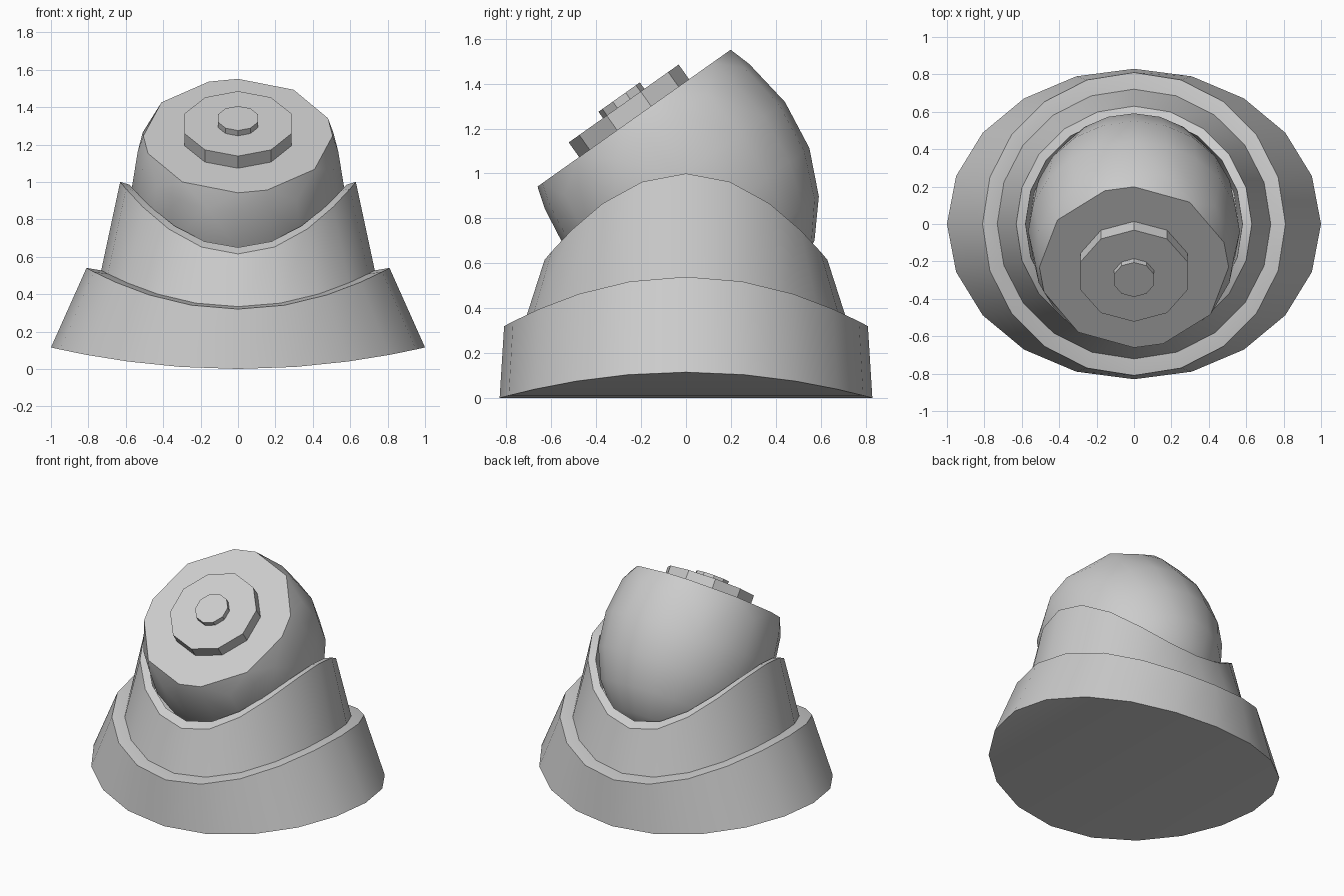
import bpy, bmesh
from math import sin, cos, pi, radians
from mathutils import Vector

if "Cube" in bpy.data.objects:
    bpy.data.objects.remove(bpy.data.objects["Cube"])

SIDES = 20
N = Vector((0, -0.578, 0.816))    # head axis, tilted forward
T = Vector((0, 0.816, 0.578))     # "up" along the sloping face
C = Vector((0, 0, 0.92))          # head centre


def finish(bm, name):
    bmesh.ops.recalc_face_normals(bm, faces=bm.faces[:])
    me = bpy.data.meshes.new(name)
    bm.to_mesh(me)
    bm.free()
    ob = bpy.data.objects.new(name, me)
    bpy.context.collection.objects.link(ob)
    bpy.ops.object.select_all(action='DESELECT')
    ob.select_set(True)
    bpy.context.view_layer.objects.active = ob
    bpy.ops.object.shade_smooth_by_angle(angle=radians(30))
    return ob


def strip_cap(bm, ring):
    # close a saddle-shaped ring with strips running front to back
    n = len(ring)
    for i in range(n // 2):
        quad = [ring[i], ring[i + 1], ring[(n - i - 1) % n], ring[(n - i) % n]]
        bm.faces.new(list(dict.fromkeys(quad)))


def saddle_shell(name, rings):
    # ring = x radius, y radius, height at front, extra height at the sides
    bm = bmesh.new()
    loops = []
    for rx, ry, z, rise in rings:
        angles = [2 * pi * i / SIDES for i in range(SIDES)]
        loops.append([bm.verts.new((rx * cos(a), ry * sin(a), z + rise * cos(a) ** 2))
                      for a in angles])
    for lo, hi in zip(loops, loops[1:]):
        for i in range(SIDES):
            j = (i + 1) % SIDES
            bm.faces.new((lo[i], lo[j], hi[j], hi[i]))
    strip_cap(bm, loops[0])
    strip_cap(bm, loops[-1])
    return finish(bm, name)


def tilted(h, r, a, sx=1.0):
    return C + N * h + T * (r * cos(a)) + Vector((r * sx * sin(a), 0, 0))


def disc(name, radius, h0, h1, sides=10):
    bm = bmesh.new()
    lo, hi = [[bm.verts.new(tilted(h, radius, 2 * pi * i / sides)) for i in range(sides)]
              for h in (h0, h1)]
    for i in range(sides):
        j = (i + 1) % sides
        bm.faces.new((lo[i], lo[j], hi[j], hi[i]))
    bm.faces.new(lo)
    bm.faces.new(hi)
    return finish(bm, name)


# flared base and the collar standing in it
saddle_shell("base", [(1, 0.83, 0, 0.115), (0.81, 0.81, 0.32, 0.22), (0.72, 0.71, 0.335, 0.19)])
saddle_shell("collar", [(0.735, 0.725, 0.32, 0.19), (0.63, 0.63, 0.615, 0.385),
                        (0.58, 0.58, 0.65, 0.335), (0.56, 0.56, 0.4, 0.2)])

# domed head: convex skin over stacked rings, coarser at the flat face
bm = bmesh.new()
for deg in (0, 36, 72, 90, 126, 162, 180, 216, 252, 270, 306, 342):
    bm.verts.new(tilted(0.4, 0.527, radians(deg), 0.96))
for h, r in [(0.3, 0.558), (0.07, 0.59), (-0.16, 0.56), (-0.36, 0.47), (-0.51, 0.34), (-0.59, 0.17)]:
    for i in range(SIDES):
        bm.verts.new(tilted(h, r, 2 * pi * i / SIDES, 0.96))
bmesh.ops.convex_hull(bm, input=bm.verts[:])
bmesh.ops.dissolve_limit(bm, angle_limit=radians(1), verts=bm.verts[:], edges=bm.edges[:])
finish(bm, "head")

# stepped discs on the face
disc("face_ring", 0.3, 0.38, 0.48)
disc("centre_button", 0.113, 0.46, 0.515)
